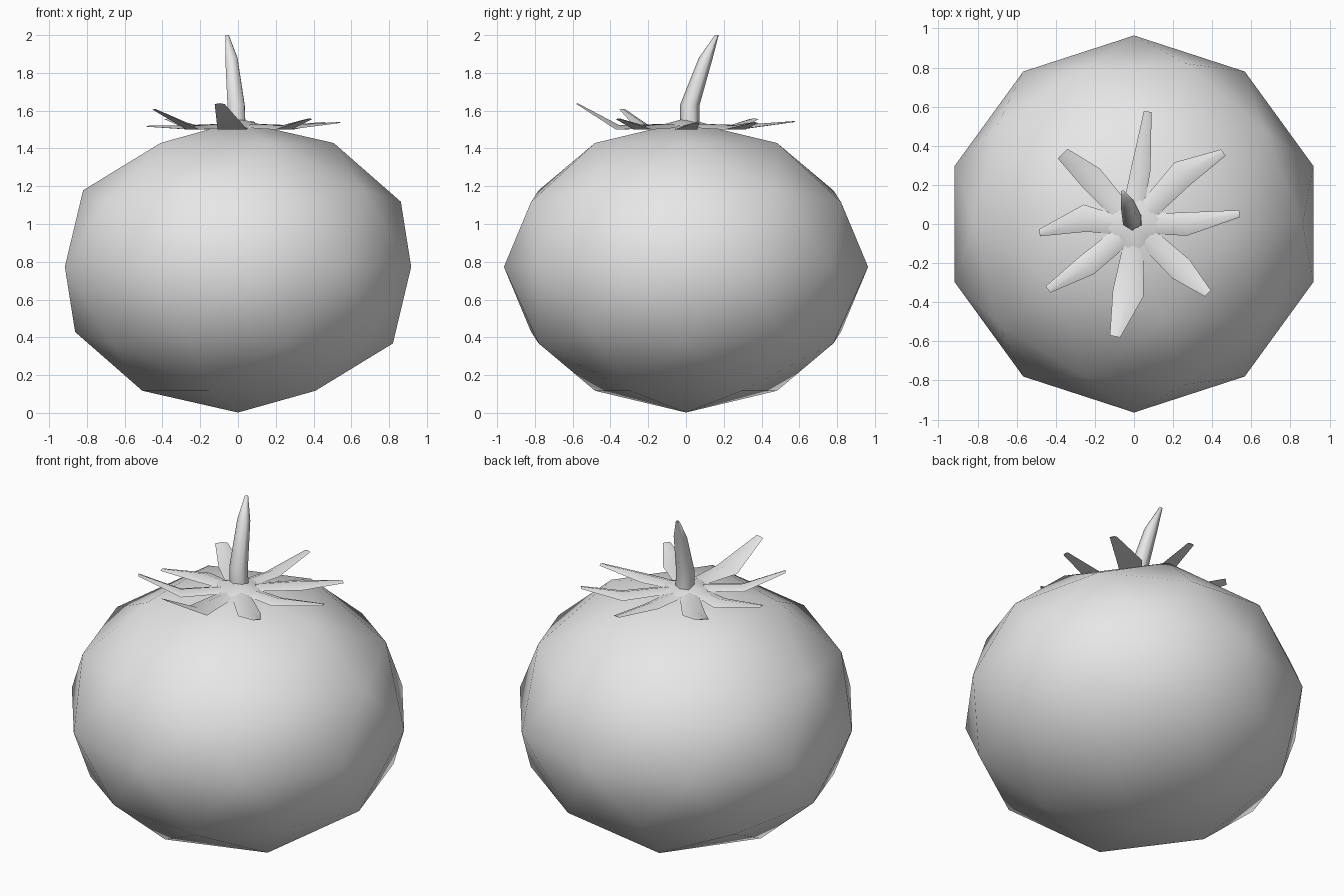
import bpy, bmesh, math
from mathutils import Vector

cube = bpy.data.objects.get("Cube")
if cube:
    bpy.data.objects.remove(cube, do_unlink=True)

grey = bpy.data.materials.new("plain grey")
grey.use_nodes = True
colour = (0.8, 0.8, 0.8, 1)
grey.diffuse_color = colour
grey.node_tree.nodes["Principled BSDF"].inputs["Base Color"].default_value = colour


def finish(bm, name, sharp_angle=None):
    """Turn a bmesh into a smooth shaded object."""
    bmesh.ops.recalc_face_normals(bm, faces=bm.faces)
    mesh = bpy.data.meshes.new(name)
    bm.to_mesh(mesh)
    bm.free()
    mesh.materials.append(grey)
    obj = bpy.data.objects.new(name, mesh)
    bpy.context.collection.objects.link(obj)
    bpy.ops.object.select_all(action='DESELECT')
    obj.select_set(True)
    bpy.context.view_layer.objects.active = obj
    if sharp_angle is None:
        bpy.ops.object.shade_smooth()
    else:
        bpy.ops.object.shade_smooth_by_angle(angle=math.radians(sharp_angle))
    return obj


def loft(rings, name, sharp_angle):
    """Skin a closed tube through rings of equal size and cap its ends."""
    bm = bmesh.new()
    loops = [[bm.verts.new(p) for p in ring] for ring in rings]
    for a, b in zip(loops, loops[1:]):
        for i in range(len(a)):
            j = (i + 1) % len(a)
            bm.faces.new((a[i], a[j], b[j], b[i]))
    bm.faces.new(loops[0])
    bm.faces.new(loops[-1])
    return finish(bm, name, sharp_angle)


# Faceted, squashed fruit body
bm = bmesh.new()
bmesh.ops.create_icosphere(bm, subdivisions=2, radius=1)
bmesh.ops.scale(bm, vec=(0.964, 0.964, 0.771), verts=bm.verts)
bmesh.ops.translate(bm, vec=(0, 0, 0.773), verts=bm.verts)
finish(bm, "fruit_body")

# Star shaped crown under the stem
bm = bmesh.new()
apex = bm.verts.new((0, 0, 1.56))
rim = []
for i in range(8):
    r = 0.155 if i % 2 == 0 else 0.11
    a = i * math.pi / 4
    rim.append(bm.verts.new((r * math.cos(a), r * math.sin(a), 1.518)))
for i in range(8):
    bm.faces.new((apex, rim[i], rim[(i + 1) % 8]))
bm.faces.new(rim)
finish(bm, "crown", 60)

# Bent tapering stem: centre and radius of each ring
stem = [((-0.005, 0.02, 1.5), 0.052), ((-0.01, 0.02, 1.63), 0.052),
        ((-0.035, 0.105, 1.88), 0.037), ((-0.057, 0.163, 2.0), 0.01)]
rings = []
for centre, r in stem:
    rings.append([Vector(centre) + Vector((r * math.cos(i * math.pi / 3 + 0.5),
                                           r * math.sin(i * math.pi / 3 + 0.5), 0))
                  for i in range(6)])
loft(rings, "stem", 70)

# Ridged sepals: middle, tip, tip height, middle and tip half widths
sepals = {
    "right": ((0.265, 0.0), (0.54, 0.053), 1.535, 0.06, 0.018),
    "back_right": ((0.25, 0.26), (0.457, 0.365), 1.535, 0.07, 0.02),
    "back": ((0.035, 0.28), (0.07, 0.575), 1.54, 0.05, 0.02),
    "back_left": ((-0.22, 0.237), (-0.365, 0.36), 1.555, 0.065, 0.035),
    "left": ((-0.25, 0.03), (-0.483, -0.045), 1.515, 0.07, 0.018),
    "front_left": ((-0.24, -0.21), (-0.44, -0.335), 1.605, 0.058, 0.02),
    "front": ((-0.03, -0.355), (-0.097, -0.575), 1.635, 0.08, 0.027),
    "front_right": ((0.24, -0.23), (0.378, -0.355), 1.555, 0.065, 0.022),
}
for i, (side, (mid, tip, tip_z, mid_w, tip_w)) in enumerate(sepals.items()):
    a = i * math.pi / 4
    base = Vector((0.1 * math.cos(a), 0.1 * math.sin(a), 1.51))
    mid = Vector((*mid, 1.5))
    tip = Vector((*tip, tip_z))
    out = (tip - base).to_2d().normalized()
    across = Vector((-out.y, out.x, 0))
    rings = []
    for p, w, ridge in ((base, 0.053, 0.02), (mid, mid_w, 0.024), (tip, tip_w, 0.005)):
        rings.append([p - across * w, p + Vector((0, 0, ridge)), p + across * w])
    loft(rings, side + "_sepal", 60)
